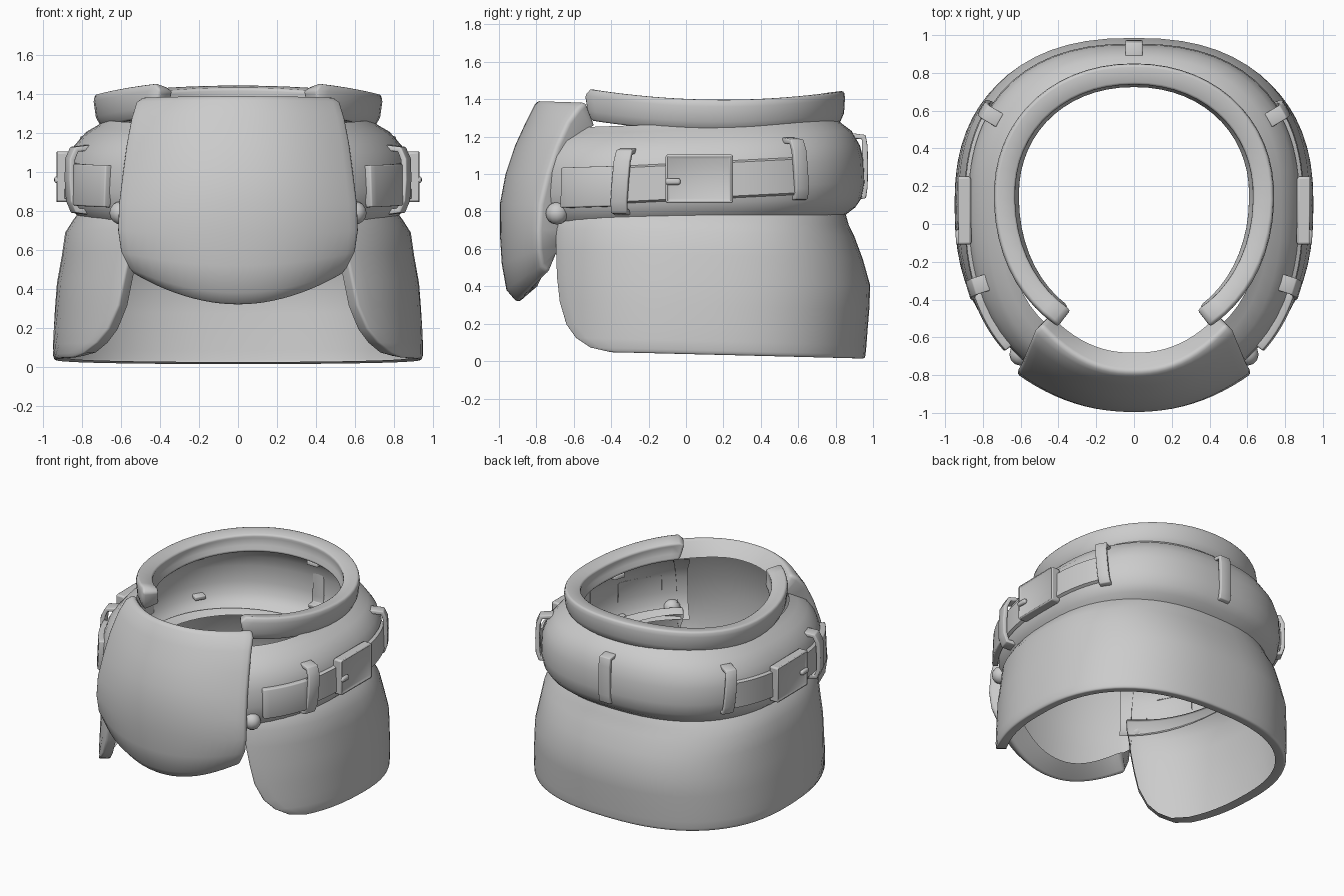
import bpy, bmesh, math
from mathutils import Vector, Matrix

if "Cube" in bpy.data.objects:
    bpy.data.objects.remove(bpy.data.objects["Cube"])

grey = bpy.data.materials.new("plain_grey")
grey.diffuse_color = (0.6, 0.6, 0.6, 1)
grey.use_nodes = True
grey.node_tree.nodes["Principled BSDF"].inputs["Base Color"].default_value = grey.diffuse_color


def finish(name, bm, thick=0, bevel=0, mirror=False, segs=2, angle=35, rim=False):
    me = bpy.data.meshes.new(name)
    bm.to_mesh(me)
    bm.free()
    me.materials.append(grey)
    ob = bpy.data.objects.new(name, me)
    bpy.context.collection.objects.link(ob)
    if thick:
        m = ob.modifiers.new("thickness", 'SOLIDIFY')
        m.thickness, m.offset, m.use_rim_only = thick, -1, rim
    if bevel:
        m = ob.modifiers.new("round", 'BEVEL')
        m.width, m.segments, m.limit_method = bevel, segs, 'ANGLE'
        m.angle_limit = math.radians(50)
    if mirror:
        ob.modifiers.new("mirror", 'MIRROR')
    bpy.context.view_layer.objects.active = ob
    ob.select_set(True)
    bpy.ops.object.shade_smooth_by_angle(angle=math.radians(angle))
    ob.select_set(False)
    return ob


def grid(rows):
    """Mesh a list of equally long point rows."""
    bm = bmesh.new()
    v = [[bm.verts.new(p) for p in r] for r in rows]
    for a, b in zip(v, v[1:]):
        for i in range(len(a) - 1):
            bm.faces.new((a[i], a[i + 1], b[i + 1], b[i]))
    return bm


def oval(t, rx, yb, yf, cy=0.1, n=2.4):
    """Plan outline; t = 0 at the back, pi at the front."""
    s, c = math.sin(t), math.cos(t)
    x = math.copysign(abs(s) ** (2 / n), s) * rx
    return x, cy + math.copysign(abs(c) ** (2 / n), c) * ((yb - cy) if c > 0 else (cy - yf))


def shell(rows, t0=None, seg=48, tilt=0.0, n=2.4, cy=0.1, bow=0.0):
    """rows from top to bottom: z, half width, back y, front y, end angle."""
    out = []
    for z, rx, yb, yf, t1 in rows:
        a = -t1 if t0 is None else t0
        line = []
        for i in range(seg + 1):
            x, y = oval(a + (t1 - a) * i / seg, rx, yb, yf, cy, n)
            line.append((x, y, z + tilt * y + bow * (y - 0.2) ** 2))
        out.append(line)
    return grid(out)


# padded belt, a single sheet
belt = [(1.27, 0.68, 0.80, -0.68, 2.58), (1.235, 0.72, 0.84, -0.76, 2.58),
        (1.20, 0.78, 0.885, -0.83, 2.58), (1.12, 0.85, 0.93, -0.87, 2.58),
        (1.04, 0.88, 0.95, -0.89, 2.58), (0.92, 0.885, 0.955, -0.90, 2.58),
        (0.84, 0.87, 0.94, -0.89, 2.58), (0.79, 0.84, 0.905, -0.87, 2.58),
        (0.75, 0.80, 0.85, -0.84, 2.58)]
finish("padded_belt", shell(belt, tilt=0.035), angle=60)

# flared skirt with a turned-in hem, open at the front with rounded lower corners
skirt = [(0.82, 0.80, 0.85, -0.80, 2.55), (0.75, 0.85, 0.87, -0.82, 2.56),
         (0.69, 0.888, 0.90, -0.83, 2.56), (0.57, 0.905, 0.945, -0.835, 2.55),
         (0.43, 0.93, 0.985, -0.84, 2.53),
         (0.30, 0.94, 0.98, -0.84, 2.50), (0.18, 0.948, 0.97, -0.84, 2.43),
         (0.11, 0.95, 0.965, -0.84, 2.34), (0.06, 0.95, 0.96, -0.84, 2.22),
         (0.035, 0.945, 0.955, -0.84, 2.06)]
finish("skirt", shell(skirt, tilt=-0.025), thick=0.07, bevel=0.025, segs=3, angle=60, rim=True)

# raised collar with a gap at the front
collar = [(1.40, 0.735, 0.845, -0.65, 2.54), (1.36, 0.742, 0.85, -0.66, 2.59),
          (1.28, 0.73, 0.845, -0.66, 2.56), (1.225, 0.70, 0.82, -0.65, 2.52)]
finish("collar", shell(collar, n=2.1, cy=0.15, bow=0.11), thick=0.11, bevel=0.015)

# curved front plate with a deep rim: z, half width, centre y, edge y, centre drop
plate = [(1.39, 0.49, -0.78, -0.53, -0.01), (1.36, 0.53, -0.81, -0.57, -0.01),
         (1.28, 0.555, -0.855, -0.63, 0), (1.15, 0.58, -0.915, -0.69, 0),
         (1.00, 0.60, -0.965, -0.74, 0), (0.84, 0.62, -0.995, -0.78, 0),
         (0.70, 0.625, -0.995, -0.79, 0.02), (0.59, 0.61, -0.985, -0.785, 0.07),
         (0.51, 0.57, -0.96, -0.77, 0.13), (0.475, 0.54, -0.90, -0.73, 0.165)]
lines = []
for z, w, yc, ye, drop in plate:
    us = [1 - i / 12 for i in range(25)]
    lines.append([(u * w, yc + (ye - yc) * abs(u) ** 2.2, z - drop * (1 - u * u)) for u in us])
finish("front_plate", grid(lines), thick=0.14, bevel=0.03, segs=3, angle=50, rim=True)


def frame(y):
    """Matrix on the belt surface at a given y: x along, y outward, z up."""
    ts = [i * math.pi / 2000 for i in range(2001)]
    t = min(ts, key=lambda a: abs(oval(a, 0.885, 0.955, -0.90)[1] - y))
    p = Vector((*oval(t, 0.885, 0.955, -0.90), 0))
    q = Vector((*oval(t + 0.01, 0.885, 0.955, -0.90), 0))
    d = (q - p).normalized()
    nrm = Vector((-d.y, d.x, 0))
    m = Matrix((d, nrm, Vector((0, 0, 1)))).transposed().to_4x4()
    m.translation = p
    return m


def block(bm, mat, size, at):
    m = mat @ Matrix.Translation(at) @ Matrix.Diagonal((*size, 1))
    return bmesh.ops.create_cube(bm, size=1, matrix=m)["verts"]


# side strap wrapped over the belt
strap = [(1.06, 0.875, 0.945, -0.88, 2.28), (1.05, 0.895, 0.965, -0.905, 2.28),
         (0.87, 0.90, 0.97, -0.91, 2.28), (0.86, 0.88, 0.95, -0.89, 2.28)]
finish("side_strap", shell(strap, t0=1.0, seg=20, tilt=0.05), mirror=True)

# loose strap end beside the plate
tail = [(1.055, 0.91, 0.98, -0.925, 2.36), (0.84, 0.92, 0.985, -0.93, 2.36)]
finish("strap_end", shell(tail, t0=1.98, seg=8, tilt=0.03), thick=0.04, bevel=0.008,
       mirror=True, rim=True)


# belt loops that bend over the belt
def loop(name, y, z, h, w, lean, out, mirror):
    m = frame(y)
    rows = []
    for k, o in ((0.5, -0.08), (0.47, out * 0.3), (0.3, out * 0.9), (0, out),
                 (-0.3, out * 0.9), (-0.47, out * 0.4), (-0.5, -0.06)):
        rows.append([m @ Vector((s * w / 2 - lean * k * h, o, z + k * h)) for s in (-1, 1)])
    finish(name, grid(rows), thick=0.03, bevel=0.006, mirror=mirror)


loop("front_loop", -0.34, 0.96, 0.36, 0.09, 0.08, 0.05, True)
loop("rear_loop", 0.60, 1.025, 0.34, 0.08, -0.08, 0.04, True)
loop("back_loop", 0.955, 1.04, 0.36, 0.09, 0, 0.018, False)

# buckle with a sunken face and a short prong
bm = bmesh.new()
m = frame(0.07)
block(bm, m, (0.36, 0.075, 0.26), (0, 0.015, 0.975))
bm.faces.ensure_lookup_table()
face = max(bm.faces, key=lambda f: f.normal.dot(m.col[1].xyz))
bmesh.ops.inset_region(bm, faces=[face], thickness=0.035)
bmesh.ops.translate(bm, verts=face.verts, vec=-m.col[1].xyz * 0.015)
block(bm, m, (0.08, 0.03, 0.035), (0.14, 0.045, 0.96))
finish("buckle", bm, bevel=0.012, mirror=True)

# small padded lump where the belt meets the plate
bm = bmesh.new()
bmesh.ops.create_uvsphere(bm, u_segments=12, v_segments=8, radius=0.06,
                          matrix=Matrix.Translation((0.60, -0.69, 0.79)))
finish("belt_lump", bm, mirror=True, angle=60)
